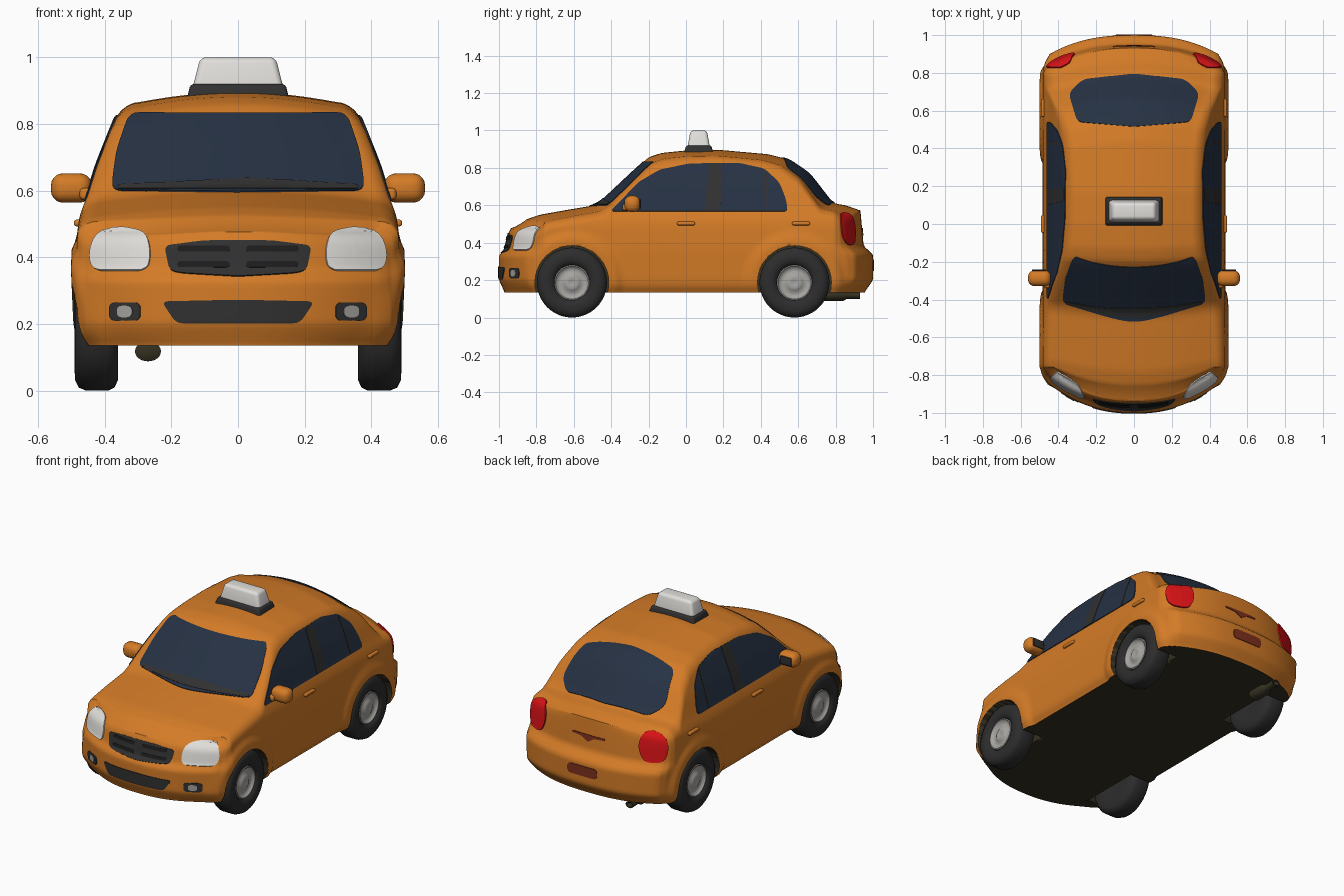
import bpy, bmesh, math
from mathutils import Vector, Matrix
from mathutils.bvhtree import BVHTree

if "Cube" in bpy.data.objects:
    bpy.data.objects.remove(bpy.data.objects["Cube"])

def material(name, rgb):
    m = bpy.data.materials.new(name)
    m.diffuse_color = (*rgb, 1)
    m.use_nodes = True
    m.node_tree.nodes["Principled BSDF"].inputs["Base Color"].default_value = m.diffuse_color
    return m

ORANGE = material("orange paint", (0.66, 0.20, 0.02))
UNDER = material("dark olive underside", (0.035, 0.03, 0.015))
GLASS = material("navy glass", (0.019, 0.031, 0.056))
WHITE = material("white lens", (0.75, 0.73, 0.70))
RED = material("red lens", (0.68, 0.006, 0.008))
RUBBER = material("black rubber", (0.026, 0.026, 0.026))
TRIM = material("dark grey trim", (0.03, 0.03, 0.03))
SLOT = material("black slot", (0.012, 0.012, 0.013))
RIM = material("silver rim", (0.38, 0.37, 0.35))
MAROON = material("maroon plate", (0.20, 0.03, 0.012))

def finish(name, bm, mats, angle=40):
    me = bpy.data.meshes.new(name)
    bm.to_mesh(me)
    bm.free()
    ob = bpy.data.objects.new(name, me)
    bpy.context.collection.objects.link(ob)
    for m in mats:
        me.materials.append(m)
    bpy.ops.object.select_all(action='DESELECT')
    ob.select_set(True)
    bpy.context.view_layer.objects.active = ob
    bpy.ops.object.shade_smooth_by_angle(angle=math.radians(angle))
    return ob

def lerp_table(pts, x):
    if x <= pts[0][0]:
        return pts[0][1]
    for (a, p), (b, q) in zip(pts, pts[1:]):
        if x <= b:
            return p + (q - p) * (x - a) / (b - a)
    return pts[-1][1]

def curve(pts, x, d=0.015):
    return sum(lerp_table(pts, x + k * d) for k in (-1, -0.5, 0, 0.5, 1)) / 5

# Body: a grid box bent to the profile, plan and side curves
ROOFLINE = [(-1, .475), (-.91, .505), (-.78, .55), (-.62, .578), (-.5, .598), (-.46, .615), (-.3, .765),
            (-.2, .857), (-.13, .88), (0, .893), (.18, .896), (.44, .873), (.55, .845), (.66, .77),
            (.78, .615), (.82, .605), (.9, .592), (1, .572)]
SIDE = [(.135, .45), (.16, .47), (.2, .478), (.36, .485), (.48, .482), (.53, .474), (.57, .457),
        (.68, .422), (.81, .37), (.89, .335)]
PLAN = [(-1, .92), (-.93, .97), (-.85, 1), (.87, 1), (.95, .97), (1, .92)]
NOSE = [(.135, .03), (.2, 0), (.335, 0), (.36, .03), (.45, .05), (.5, .075)]
TAIL = [(.135, .045), (.2, 0), (.34, 0), (.38, .05), (.6, .07)]
FLOOR, AXLES, HUB = .135, (-.61, .58), .187
NX, NY, NZ = 28, 120, 36

def clamp(x):
    return max(0, min(1, x))

def body_point(i, j, k):
    u, s = 2 * i / NX - 1, 2 * j / NY - 1
    v = (1 - math.cos(math.pi * k / NZ)) / 2
    plan = .15 * abs(u) ** 2.3 if s < 0 else .1 * abs(u) ** 2.5
    sign = 1 if s < 0 else -1
    y = s + sign * plan * clamp((abs(s) - .6) / .4)
    height = curve(ROOFLINE, y * (1 + .08 * u * u)) - .03 * u * u - FLOOR
    z = FLOOR + v * height
    r, drop = .05, (1 - v) * height
    inset = r * (1 - math.sqrt(1 - ((r - drop) / r) ** 2)) if drop < r else 0
    y += sign * curve(NOSE if s < 0 else TAIL, z, .01) * clamp((abs(s) - .85) / .15)
    near = min(math.hypot(y - a, z - HUB) for a in AXLES)
    flare = clamp((.28 - near) / .05)
    flare = .016 * flare * flare * (3 - 2 * flare)
    return Vector((u * (curve(SIDE, z) * curve(PLAN, s) - inset + flare), y, z))

bm = bmesh.new()
cache = {}
def vert(key):
    if key not in cache:
        cache[key] = bm.verts.new(body_point(*key))
    return cache[key]

N = (NX, NY, NZ)
for ax in range(3):
    b, c = (ax + 1) % 3, (ax + 2) % 3
    for side in (0, N[ax]):
        for p in range(N[b]):
            for q in range(N[c]):
                quad = []
                for dp, dq in ((0, 0), (1, 0), (1, 1), (0, 1)):
                    key = [0, 0, 0]
                    key[ax], key[b], key[c] = side, p + dp, q + dq
                    quad.append(vert(tuple(key)))
                bm.faces.new(quad)
bmesh.ops.recalc_face_normals(bm, faces=bm.faces[:])
for f in bm.faces:
    f.material_index = int(f.normal.z < -.8 and f.calc_center_median().z < .15)
body = finish("car_body", bm, [ORANGE, UNDER])

# Wheel arch cutters
bm = bmesh.new()
for sx in (-1, 1):
    for y in AXLES:
        bmesh.ops.create_cone(bm, cap_ends=True, segments=64, radius1=.197, radius2=.197, depth=.3,
                              matrix=Matrix.Translation((sx * .48, y, HUB)) @ Matrix.Rotation(math.pi / 2, 4, 'Y'))
for f in bm.faces:
    f.material_index = 1
cutter = finish("wheel_arch_cutter", bm, [ORANGE, UNDER])
cutter.hide_render = True
mod = body.modifiers.new("arches", 'BOOLEAN')
mod.operation, mod.solver, mod.object = 'DIFFERENCE', 'EXACT', cutter
bpy.context.view_layer.objects.active = body
bpy.ops.object.modifier_apply(modifier=mod.name)
bpy.data.objects.remove(cutter)
tree = BVHTree.FromObject(body, bpy.context.evaluated_depsgraph_get())

# Thin plates projected on to the body
def rounded(pts, r):
    out = []
    pts = [Vector(p) for p in pts]
    for i, p in enumerate(pts):
        ends = []
        for o in (pts[i - 1], pts[(i + 1) % len(pts)]):
            d = o - p
            ends.append(p + d.normalized() * min(r, .48 * d.length))
        for t in (0, .25, .5, .75, 1):
            out.append(ends[0] * (1 - t) ** 2 + p * 2 * t * (1 - t) + ends[1] * t * t)
    dense = []
    for p, q in zip(out, out[1:] + out[:1]):
        n = max(1, math.ceil((q - p).length / .03))
        dense += [p.lerp(q, t / n) for t in range(n)]
    return dense

def plate(name, outline, mat, facing, r=.03, lift=.004, flip=1):
    d = Vector(facing).normalized()
    right = Vector((1, 0, 0)) if d.z > .9 else Vector((0, 0, 1)).cross(d)
    up = d.cross(right)
    loop = rounded(outline, r)
    mid = sum(loop, Vector((0, 0))) / len(loop)
    bm = bmesh.new()
    rings = []
    steps = [(t / 10, lift) for t in range(1, 11)] + [(1.0, -.004)]
    def put(p, off):
        start = right * p.x + up * p.y + d * 3
        hit, normal, *_ = tree.ray_cast(start, -d)
        if hit is None:
            hit, normal, *_ = tree.find_nearest(start - d * 2.1)
        w = hit + normal * off
        return bm.verts.new((w.x * flip, w.y, w.z))
    for t, off in steps:
        rings.append([put(mid.lerp(p, t), off) for p in loop])
    centre, n = put(mid, lift), len(loop)
    for i in range(n):
        j = (i + 1) % n
        bm.faces.new((centre, rings[0][i], rings[0][j]))
        for a, b in zip(rings, rings[1:]):
            bm.faces.new((a[i], b[i], b[j], a[j]))
    bm.normal_update()
    world = Vector((d.x * flip, d.y, d.z))
    if sum(f.normal.dot(world) * f.calc_area() for f in bm.faces) < 0:
        bmesh.ops.reverse_faces(bm, faces=bm.faces[:])
    return finish(name, bm, [mat])

def box(x0, x1, z0, z1):
    return [(x0, z0), (x1, z0), (x1, z1), (x0, z1)]

FRONT, BACK, RIGHT, TOP = (0, -1, 0), (0, 1, 0), (1, 0, 0), (0, 0, 1)
plate("windshield", [(-.38, .6), (0, .595), (.38, .6), (.365, .72), (.325, .832), (-.325, .832), (-.365, .72)], GLASS, FRONT)
plate("wipers", [(-.36, .602), (.36, .602), (.36, .615), (.2, .625), (.03, .635), (-.2, .622), (-.36, .615)], TRIM, FRONT, .01, .007)
plate("rear_window", [(-.3, .54), (0, .515), (.3, .54), (.345, .69), (.27, .765), (0, .795), (-.27, .765), (-.345, .69)], GLASS, TOP)
plate("upper_grille", [(-.17, .352), (0, .342), (.17, .352), (.205, .36), (.22, .435), (.1, .45), (-.1, .45), (-.22, .435), (-.205, .36)], TRIM, FRONT, .02)
plate("lower_grille", [(-.185, .203), (.185, .203), (.228, .268), (0, .273), (-.228, .268)], TRIM, FRONT, .02)
plate("number_plate", box(-.1, .1, .25, .31), MAROON, BACK, .025)
plate("trunk_handle", [(-.11, .468), (-.04, .462), (0, .435), (.04, .462), (.11, .468), (.11, .478), (-.11, .478)], MAROON, BACK, .01)

for sx, tag in ((1, "right"), (-1, "left")):
    plate(tag + "_side_window", [(-.405, .567), (.545, .567), (.535, .63), (.5, .72), (.42, .795), (.28, .825),
          (.02, .822), (-.14, .79), (-.25, .725)], GLASS, RIGHT, .025, flip=sx)
    plate(tag + "_door_pillar", [(.1, .57), (.185, .57), (.19, .82), (.12, .82)], TRIM, RIGHT, .005, .006, sx)
    plate(tag + "_quarter_pillar", [(.425, .57), (.44, .57), (.43, .78), (.415, .78)], TRIM, RIGHT, .004, .006, sx)
    plate(tag + "_headlight", [(.268, .36), (.435, .358), (.446, .42), (.42, .475), (.36, .492), (.275, .475), (.26, .42)], WHITE, FRONT, .035, .007, sx)
    plate(tag + "_tail_light", [(.29, .39), (.39, .385), (.42, .47), (.4, .55), (.32, .562), (.262, .53), (.258, .45)], RED, (1, 1, 0), .04, .008, sx)
    plate(tag + "_fog_surround", box(.292, .385, .21, .265), TRIM, FRONT, .02, flip=sx)
    plate(tag + "_fog_light", box(.315, .36, .22, .255), RIM, FRONT, .016, .007, sx)
    for z in (.378, .425):
        plate(tag + "_grille_slot", box(.025, .18, z - .009, z + .009), SLOT, FRONT, .009, .007, sx)

# Rounded blocks: sign, mirrors, handles
def block(name, loc, dims, mat, bevel, taper=(1, 1)):
    bm = bmesh.new()
    bmesh.ops.create_cube(bm, size=1)
    for v in bm.verts:
        if v.co.z > 0:
            v.co.x *= taper[0]
            v.co.y *= taper[1]
        v.co = Vector(a * b for a, b in zip(v.co, dims)) + Vector(loc)
    bmesh.ops.bevel(bm, geom=bm.edges[:], offset=bevel, segments=5, profile=.5, affect='EDGES')
    return finish(name, bm, [mat], 50)

block("sign_base", (0, .068, .895), (.31, .16, .05), TRIM, .012, (.92, .85))
block("roof_sign", (0, .068, .952), (.275, .122, .096), WHITE, .018, (.82, .72))
for sx, tag in ((1, "right"), (-1, "left")):
    block(tag + "_mirror", (sx * .5, -.287, .608), (.122, .085, .088), ORANGE, .036)
    block(tag + "_mirror_stalk", (sx * .445, -.315, .59), (.06, .05, .035), ORANGE, .012)
    block(tag + "_mirror_glass", (sx * .502, -.245, .608), (.075, .008, .05), TRIM, .003)
    for y in (.0, .615):
        block(tag + "_door_handle", (sx * .481, y, .503), (.022, .095, .02), ORANGE, .008)

# Wheels and exhaust: turned profiles
def lathe(name, profile, mat, place, steps=48):
    bm = bmesh.new()
    rows = [[bm.verts.new(place(a, r * math.cos(t), r * math.sin(t)))
             for t in (2 * math.pi * k / steps for k in range(steps))] for a, r in profile]
    for p, q in zip(rows, rows[1:]):
        for k in range(steps):
            m = (k + 1) % steps
            bm.faces.new((p[k], q[k], q[m], p[m]))
    bmesh.ops.remove_doubles(bm, verts=bm.verts[:], dist=1e-5)
    bmesh.ops.recalc_face_normals(bm, faces=bm.faces[:])
    return finish(name, bm, [mat], 50)

TYRE = [(.37, 0), (.362, .1), (.36, .155), (.37, .177), (.39, .187), (.455, .187), (.477, .178),
        (.489, .155), (.49, .125), (.482, .102), (.465, .092), (.44, .085), (.44, 0)]
WHEEL = [(.44, 0), (.44, .094), (.478, .094), (.48, .088), (.466, .078), (.464, .058), (.474, .042),
         (.481, .03), (.477, .014), (.474, 0)]
for sx, tag in ((1, "right"), (-1, "left")):
    for y, end in zip(AXLES, ("front", "rear")):
        place = lambda a, p, q: (sx * a, y + p, HUB + q)
        lathe(f"{end}_{tag}_tyre", TYRE, RUBBER, place)
        lathe(f"{end}_{tag}_rim", WHEEL, RIM, place)
lathe("exhaust", [(.72, 0), (.74, .03), (.84, .03), (.86, .018), (.93, .02), (.93, .014), (.9, 0)],
      UNDER, lambda a, p, q: (-.27 + p * 1.3, a, .118 + q), 24)
